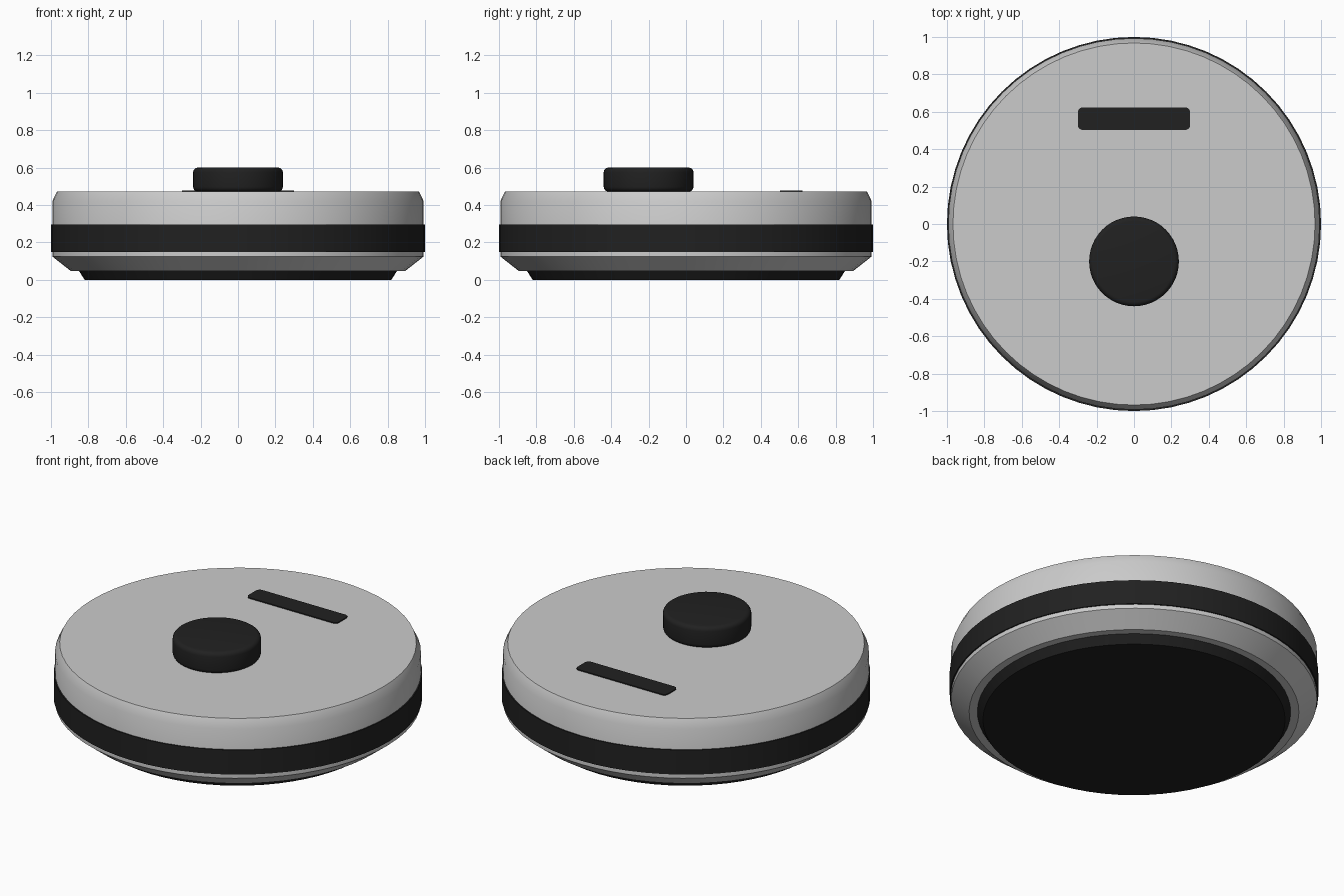
import bpy, math

cube = bpy.data.objects.get("Cube")
if cube:
    bpy.data.objects.remove(cube, do_unlink=True)


def material(name, colour):
    mat = bpy.data.materials.new(name)
    mat.use_nodes = True
    mat.diffuse_color = (*colour, 1)
    mat.node_tree.nodes["Principled BSDF"].inputs["Base Color"].default_value = (*colour, 1)
    return mat


SHELL = material("light grey", (0.60, 0.60, 0.60))
DARK = material("near black", (0.015, 0.015, 0.015))


def finish(name, verts, faces, mat, angle=30):
    mesh = bpy.data.meshes.new(name)
    mesh.from_pydata(verts, [], faces)
    mesh.materials.append(mat)
    obj = bpy.data.objects.new(name, mesh)
    bpy.context.collection.objects.link(obj)
    bpy.ops.object.select_all(action="DESELECT")
    obj.select_set(True)
    bpy.context.view_layer.objects.active = obj
    bpy.ops.object.shade_smooth_by_angle(angle=math.radians(angle))
    return obj


def lathe(name, profile, mat, centre=(0, 0), sides=64, angle=30):
    """Spin a (radius, height) profile, bottom to top, and cap both ends."""
    verts = [(centre[0] + r * math.cos(math.tau * i / sides),
              centre[1] + r * math.sin(math.tau * i / sides), z)
             for r, z in profile for i in range(sides)]
    faces = [(k * sides + i, k * sides + (i + 1) % sides,
              (k + 1) * sides + (i + 1) % sides, (k + 1) * sides + i)
             for k in range(len(profile) - 1) for i in range(sides)]
    faces.append(tuple(reversed(range(sides))))
    faces.append(tuple(range((len(profile) - 1) * sides, len(profile) * sides)))
    return finish(name, verts, faces, mat, angle)


def rounded_slab(name, centre, half, radius, z0, z1, mat, steps=4):
    """Extrude a rectangle with rounded corners."""
    outline = []
    for q, (sx, sy) in enumerate([(1, 1), (-1, 1), (-1, -1), (1, -1)]):
        for s in range(steps + 1):
            a = math.pi / 2 * (q + s / steps)
            outline.append((centre[0] + sx * (half[0] - radius) + radius * math.cos(a),
                            centre[1] + sy * (half[1] - radius) + radius * math.sin(a)))
    n = len(outline)
    verts = [(x, y, z) for z in (z0, z1) for x, y in outline]
    faces = [(i, (i + 1) % n, n + (i + 1) % n, n + i) for i in range(n)]
    faces += [tuple(reversed(range(n))), tuple(range(n, 2 * n))]
    return finish(name, verts, faces, mat)


# Dark foot plate, widening upwards under the shell
lathe("base_plate", [(0.82, 0), (0.855, 0.055)], DARK)

# Main shell with chamfered lower and upper rims
lathe("body_shell", [(0.895, 0.048), (0.993, 0.125), (0.993, 0.42), (0.968, 0.472)], SHELL)

# Bumper strip around the side
lathe("bumper_band", [(0.99, 0.15), (1.0, 0.15), (1.0, 0.297), (0.99, 0.297)], DARK)

# Sensor turret with rounded edges
R, B, LOW, HIGH = 0.24, 0.025, 0.472, 0.6
arc = [math.pi / 2 * s / 4 for s in range(5)]
turret = [(R - B + B * math.sin(a), LOW + B - B * math.cos(a)) for a in arc]
turret += [(R - B + B * math.cos(a), HIGH - B + B * math.sin(a)) for a in arc]
lathe("sensor_turret", turret, DARK, centre=(0, -0.2), sides=48)

# Thin control panel on the top
rounded_slab("control_panel", (0, 0.563), (0.3, 0.06), 0.025, 0.47, 0.478, DARK)
